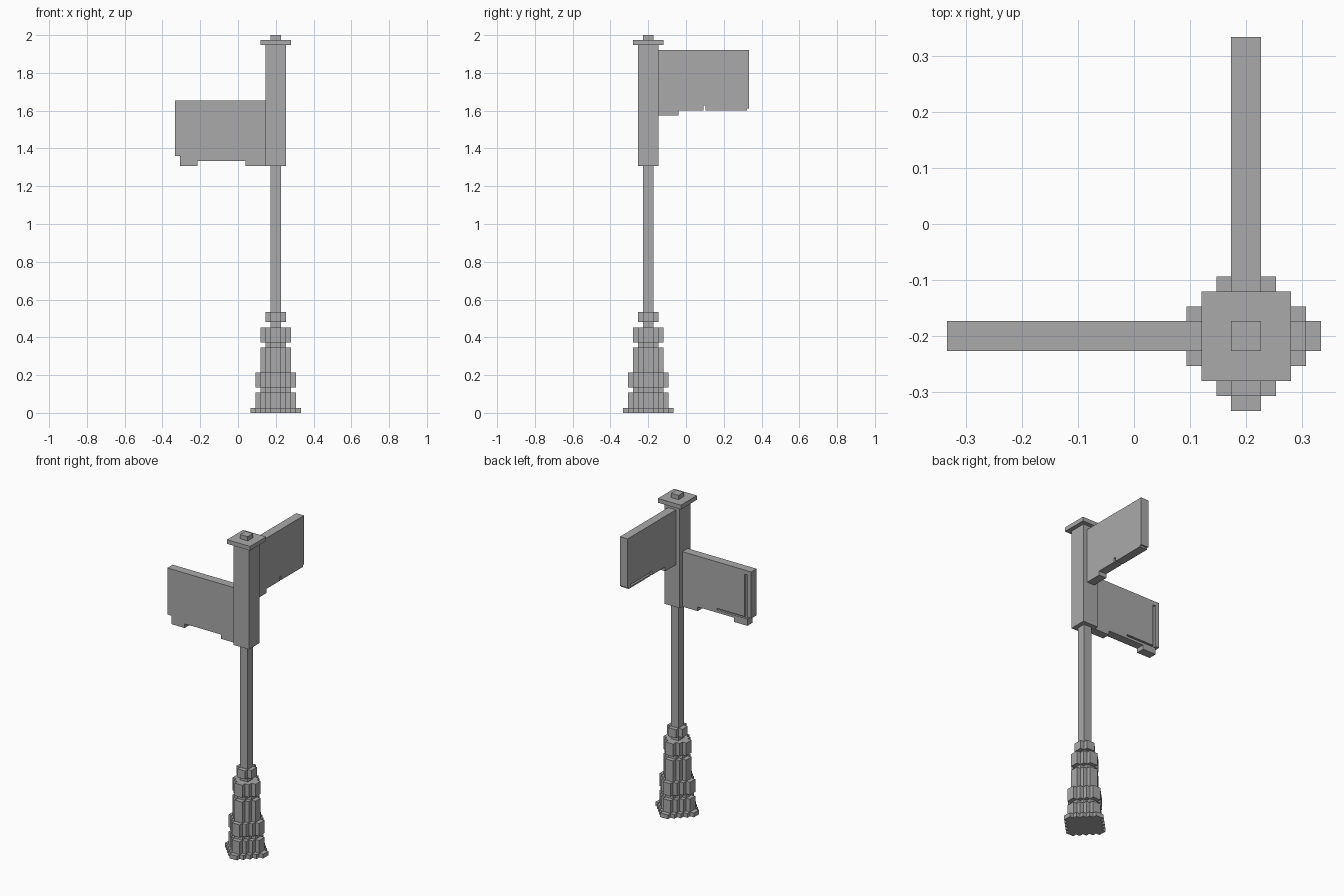
import bpy, bmesh
from mathutils import Vector

if "Cube" in bpy.data.objects:
    bpy.data.objects.remove(bpy.data.objects["Cube"], do_unlink=True)

U = 2 / 75                                  # one building block
CENTRE = Vector((7.5 * U, -7.5 * U, 0))     # pole axis

grey = bpy.data.materials.new("cast_grey")
grey.use_nodes = True
colour = (0.4, 0.4, 0.4, 1)
grey.diffuse_color = colour
grey.node_tree.nodes["Principled BSDF"].inputs["Base Color"].default_value = colour


def prism(name, outline, direction):
    """Extrude a closed outline, given in blocks from the pole axis."""
    bm = bmesh.new()
    face = bm.faces.new([bm.verts.new(CENTRE + Vector(p) * U) for p in outline])
    new = bmesh.ops.extrude_face_region(bm, geom=[face])["geom"]
    moved = [v for v in new if isinstance(v, bmesh.types.BMVert)]
    bmesh.ops.translate(bm, verts=moved, vec=Vector(direction) * U)
    bmesh.ops.recalc_face_normals(bm, faces=bm.faces)
    mesh = bpy.data.meshes.new(name)
    bm.to_mesh(mesh)
    bm.free()
    mesh.materials.append(grey)
    obj = bpy.data.objects.new(name, mesh)
    bpy.context.collection.objects.link(obj)
    return obj


def box(name, lo, hi):
    (x0, y0, z0), (x1, y1, z1) = lo, hi
    return prism(name, [(x0, y0, z0), (x1, y0, z0), (x1, y1, z0), (x0, y1, z0)],
                 (0, 0, z1 - z0))


def square(name, r, z0, z1):
    return box(name, (-r, -r, z0), (r, r, z1))


def stepped_ring(name, n, z0, z1):
    """Stepped round layer of radius n blocks."""
    quarter = []
    for i in range(1, n + 1):
        quarter.append((n + 1 - i, i))
        if i < n:
            quarter.append((n - i, i))
    outline = []
    for turn in range(4):
        outline += [(x, y, z0) for x, y in quarter]
        quarter = [(-y, x) for x, y in quarter]
    return prism(name, outline, (0, 0, z1 - z0))


def groove(board, name, lo, hi):
    """Cut a shallow slot into a board."""
    cutter = box(name, lo, hi)
    cutter.hide_render = True
    cutter.hide_set(True)
    cutter.display_type = 'WIRE'
    mod = board.modifiers.new(name, 'BOOLEAN')
    mod.object = cutter
    mod.operation = 'DIFFERENCE'
    mod.solver = 'EXACT'
    bpy.context.view_layer.update()
    bpy.context.view_layer.objects.active = board
    bpy.ops.object.modifier_apply(modifier=name)
    bpy.data.objects.remove(cutter, do_unlink=True)


# Ornamental base: stacked stepped rings
layers = [("foot", 5, 0, 1), ("lower_drum", 4, 1, 4), ("lower_neck", 3, 4, 5),
          ("middle_band", 4, 5, 8), ("shaft_drum", 3, 8, 13), ("upper_neck", 2, 13, 14),
          ("upper_band", 3, 14, 17), ("collar", 2, 18, 20)]
for name, r, z0, z1 in layers:
    stepped_ring("base_" + name, r, z0, z1)

# Pole, sign holder, cap and finial
square("pole", 1, 17, 49)
square("sign_post", 2, 49, 73)
square("cap", 3, 73, 74)
square("finial", 1, 74, 75)

# Low sign board pointing right
low = [(-2, 62), (-20, 62), (-20, 51), (-19, 51), (-19, 49), (-15.5, 49),
       (-15.5, 50), (-6, 50), (-6, 49), (-2, 49)]
low_sign = prism("low_sign", [(x, -1, z) for x, z in low], (0, 2, 0))
groove(low_sign, "end_slot", (-19, 0.5, 50.6), (-18.3, 2, 61))
groove(low_sign, "bottom_slot", (-18.3, 0.5, 50.6), (-11, 2, 51))

# High sign board pointing back
high = [(2, 72), (20, 72), (20, 60.4), (19.6, 60.4), (19.6, 60), (11.4, 60),
        (11.4, 61), (11, 61), (11, 60), (6, 60), (6, 59), (2, 59)]
high_sign = prism("high_sign", [(-1, y, z) for y, z in high], (2, 0, 0))
groove(high_sign, "bottom_slot", (-2, 11.2, 60.4), (-0.5, 19, 60.8))
